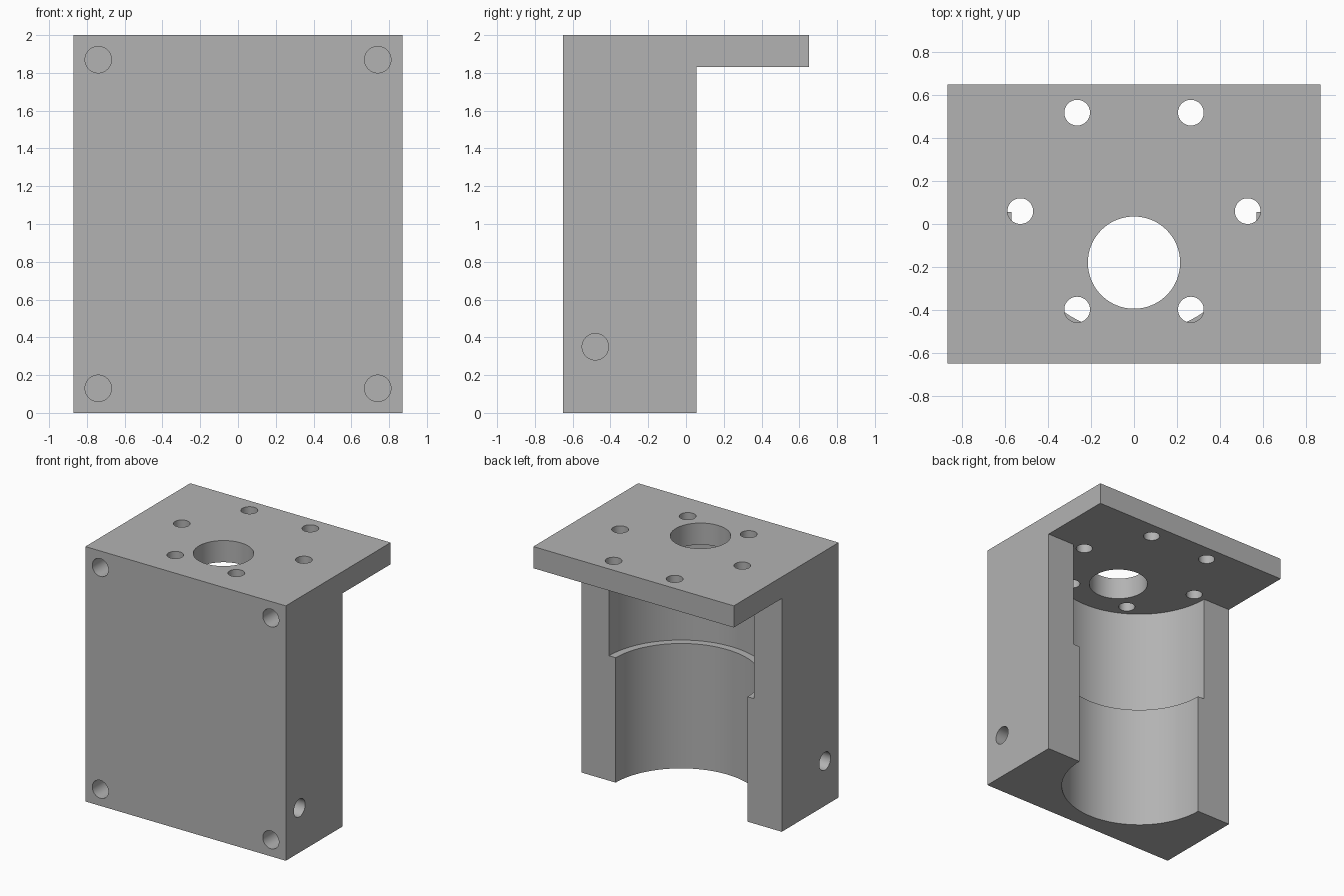
import bpy
import bmesh
import math
from mathutils import Matrix, Vector

cube = bpy.data.objects.get("Cube")
if cube:
    bpy.data.objects.remove(cube, do_unlink=True)

HALF_W, HALF_D, HEIGHT = 0.87, 0.65, 2.0
BACK = 0.055         # back of the block
PLATE_Z = 1.83       # underside of the top plate
AXIS_Y = 0.06        # centre of the pocket and the bolt circle


def make_object(name, bm):
    bmesh.ops.recalc_face_normals(bm, faces=bm.faces)
    mesh = bpy.data.meshes.new(name)
    bm.to_mesh(mesh)
    bm.free()
    obj = bpy.data.objects.new(name, mesh)
    bpy.context.collection.objects.link(obj)
    return obj


def drill(target, start, end, radius, segments=48):
    """Cut a round hole running from start to end."""
    start, end = Vector(start), Vector(end)
    axis = end - start
    turn = axis.to_track_quat('Z', 'Y').to_matrix().to_4x4()
    bm = bmesh.new()
    bmesh.ops.create_cone(bm, cap_ends=True, segments=segments, radius1=radius,
                          radius2=radius, depth=axis.length,
                          matrix=Matrix.Translation((start + end) / 2) @ turn)
    cutter = make_object("hole_cutter", bm)
    cutter.hide_render = True
    mod = target.modifiers.new("hole", 'BOOLEAN')
    mod.operation = 'DIFFERENCE'
    mod.solver = 'EXACT'
    mod.object = cutter
    bpy.context.view_layer.objects.active = target
    bpy.ops.object.modifier_apply(modifier=mod.name)
    bpy.data.objects.remove(cutter, do_unlink=True)


# Bracket body: L-shaped side profile extruded across the width
profile = [(-HALF_D, 0), (BACK, 0), (BACK, PLATE_Z), (HALF_D, PLATE_Z),
           (HALF_D, HEIGHT), (-HALF_D, HEIGHT)]
bm = bmesh.new()
side = bm.faces.new([bm.verts.new((-HALF_W, y, z)) for y, z in profile])
extruded = bmesh.ops.extrude_face_region(bm, geom=[side])
bmesh.ops.translate(bm, vec=(2 * HALF_W, 0, 0),
                    verts=[v for v in extruded["geom"] if isinstance(v, bmesh.types.BMVert)])
bracket = make_object("motor_bracket", bm)

# Stepped pocket: wide at the top, narrower below the ledge
drill(bracket, (0, AXIS_Y, 0.98), (0, AXIS_Y, PLATE_Z), 0.63, 128)
drill(bracket, (0, AXIS_Y, -0.1), (0, AXIS_Y, 1.2), 0.572, 128)

# Shaft hole and six bolt holes through the plate
drill(bracket, (0, -0.18, 1.7), (0, -0.18, 2.1), 0.215, 96)
for i in range(6):
    a = math.radians(60 * i)
    x, y = 0.53 * math.cos(a), AXIS_Y + 0.53 * math.sin(a)
    drill(bracket, (x, y, 1.75), (x, y, 2.1), 0.06)

# Blind mounting holes in the front corners and the two sides
for s in (-1, 1):
    for z in (0.13, 1.87):
        drill(bracket, (s * 0.74, -0.75, z), (s * 0.74, -0.25, z), 0.07)
    drill(bracket, (s * 0.97, -0.48, 0.35), (s * 0.5, -0.48, 0.35), 0.07)

# Plain grey finish
grey = bpy.data.materials.new("plain_grey")
grey.use_nodes = True
colour = (0.45, 0.45, 0.45, 1)
grey.diffuse_color = colour
grey.node_tree.nodes["Principled BSDF"].inputs["Base Color"].default_value = colour
bracket.data.materials.clear()
bracket.data.materials.append(grey)
for face in bracket.data.polygons:
    face.material_index = 0

bpy.ops.object.select_all(action='DESELECT')
bracket.select_set(True)
bpy.context.view_layer.objects.active = bracket
bpy.ops.object.shade_smooth_by_angle(angle=math.radians(30))
